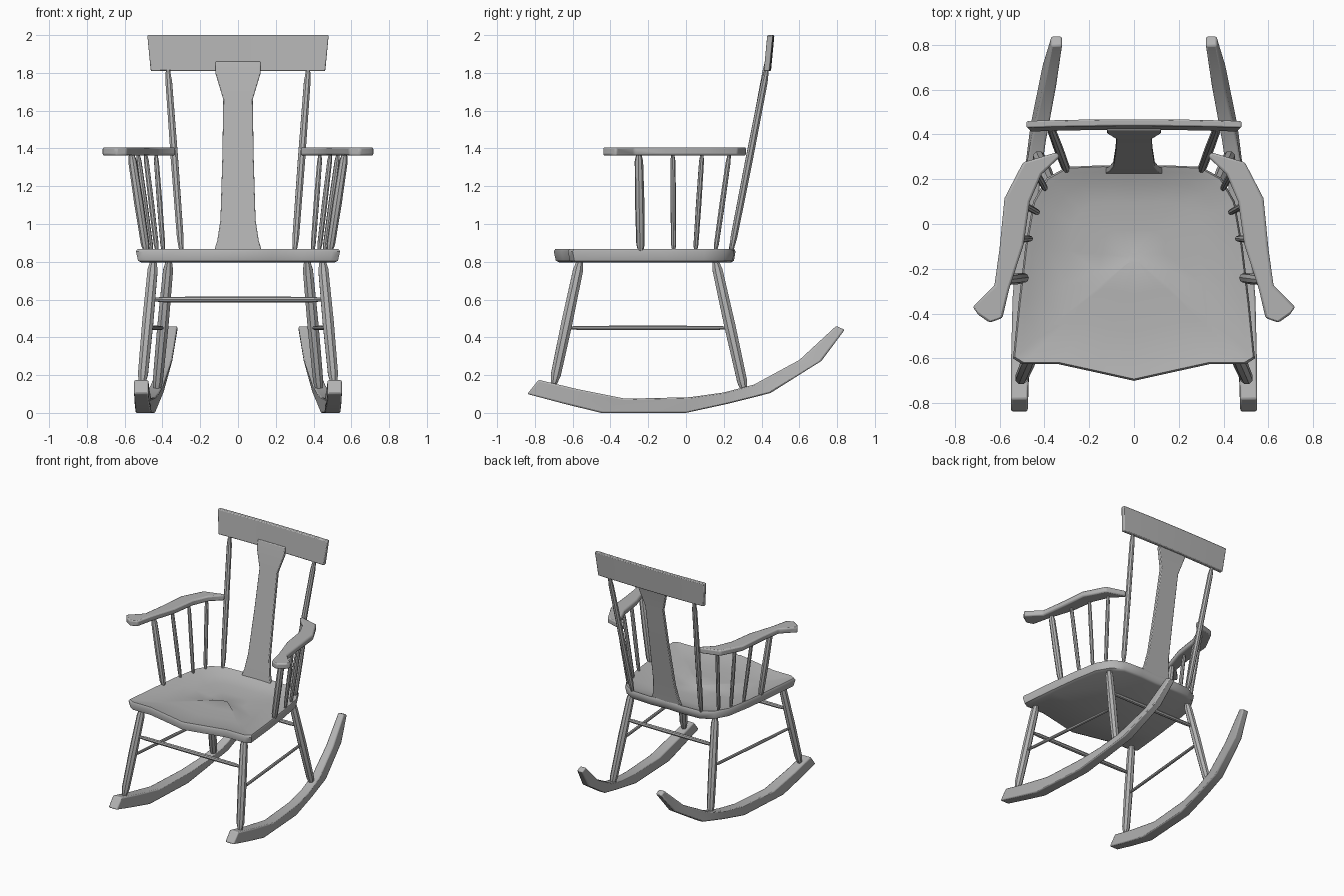
import bpy, bmesh, math
from mathutils import Vector

cube = bpy.data.objects.get("Cube")
if cube:
    bpy.data.objects.remove(cube, do_unlink=True)

GREY = (0.45, 0.45, 0.45, 1)
wood = bpy.data.materials.new("plain_grey")
wood.use_nodes = True
wood.diffuse_color = GREY
wood.node_tree.nodes["Principled BSDF"].inputs["Base Color"].default_value = GREY


def loft(name, sections, mirror=False, bevel=0, angle=40):
    """Skin a row of matching closed sections and cap both ends."""
    bm = bmesh.new()
    rings = [[bm.verts.new(p) for p in s] for s in sections]
    n = len(rings[0])
    for a, b in zip(rings, rings[1:]):
        for i in range(n):
            j = (i + 1) % n
            bm.faces.new((a[i], a[j], b[j], b[i]))
    bm.faces.new(rings[0])
    bm.faces.new(rings[-1])
    bmesh.ops.recalc_face_normals(bm, faces=bm.faces)
    mesh = bpy.data.meshes.new(name)
    bm.to_mesh(mesh)
    bm.free()
    mesh.materials.append(wood)
    obj = bpy.data.objects.new(name, mesh)
    bpy.context.collection.objects.link(obj)
    if bevel:
        mod = obj.modifiers.new("soft_edges", "BEVEL")
        mod.width, mod.segments, mod.limit_method = bevel, 2, "ANGLE"
    if mirror:
        mod = obj.modifiers.new("other_side", "MIRROR")
        mod.use_mirror_merge = False
    bpy.ops.object.select_all(action="DESELECT")
    obj.select_set(True)
    bpy.context.view_layer.objects.active = obj
    bpy.ops.object.shade_smooth_by_angle(angle=math.radians(angle))
    return obj


def rod(name, a, b, r, mirror=True, sides=8, tip=0.5):
    """Turned rod from a to b that narrows at both ends."""
    a, b = Vector(a), Vector(b)
    turn = (b - a).to_track_quat("Z", "Y")
    rings = []
    for t, k in ((0, tip), (0.08, 0.9), (0.5, 1), (0.92, 0.9), (1, tip)):
        rings.append([a.lerp(b, t) + turn @ Vector((math.cos(i * math.tau / sides),
                      math.sin(i * math.tau / sides), 0)) * r * k for i in range(sides)])
    loft(name, rings, mirror)


# Seat: outline rings from the underside, over the rim, down into the dish
half = [(0, -.70), (.18, -.66), (.34, -.625), (.5, -.625), (.54, -.6), (.515, -.35),
        (.485, -.1), (.45, .1), (.39, .205), (.3, .255), (.14, .262), (0, .255)]
outline = half + [(-x, y) for x, y in half[-2:0:-1]]
CY = -0.15


def seat_ring(scale, z, dish=0):
    ring = []
    for x, y in outline:
        px, py = x * scale, CY + (y - CY) * scale
        depth = dish * (1 if y > -0.5 else 0.6)
        ring.append((px, py, z - depth))
    return ring


loft("seat", [seat_ring(.94, .795), seat_ring(.98, .805), seat_ring(1, .855),
              seat_ring(.985, .868), seat_ring(.93, .866, .006), seat_ring(.8, .866, .028),
              seat_ring(.6, .866, .042), seat_ring(.3, .866, .046), seat_ring(.05, .866, .047)],
     angle=50)

# Rockers: lower point, upper point, centre x, half width
rocker = [((-.84, .1), (-.78, .175), .512, .038), ((-.66, .052), (-.58, .127), .508, .04),
          ((-.45, 0), (-.32, .075), .5, .042), ((0, 0), (.02, .083), .475, .038),
          ((.23, .05), (.2, .108), .453, .036), ((.447, .105), (.36, .15), .428, .034),
          ((.717, .275), (.6, .28), .378, .03), ((.84, .44), (.795, .46), .345, .025)]
loft("rocker", [[(x - w, lo[0], lo[1]), (x + w, lo[0], lo[1]),
                 (x + w, hi[0], hi[1]), (x - w, hi[0], hi[1])]
                for lo, hi, x, w in rocker], mirror=True, bevel=.008)

# Legs
front_leg = Vector((.508, -.7, .15)), Vector((.447, -.56, .81))
back_leg = Vector((.43, .31, .11)), Vector((.365, .155, .81))
rod("front_leg", *front_leg, .032)
rod("back_leg", *back_leg, .032)


def on_leg(leg, z):
    a, b = leg
    return a.lerp(b, (z - a.z) / (b.z - a.z))


# Stretchers
rod("side_stretcher", on_leg(front_leg, .45), on_leg(back_leg, .45), .012)
for name, leg in (("front_stretcher", front_leg), ("back_stretcher", back_leg)):
    p = on_leg(leg, .6)
    rod(name, p, (-p.x, p.y, p.z), .016, mirror=False)

# Arms: outer and inner plan points from back to front
arm = [((.345, .32), (.33, .3)), ((.495, .275), (.412, .222)), ((.578, .115), (.465, .1)),
       ((.6, -.11), (.492, -.09)), ((.623, -.275), (.557, -.29)),
       ((.72, -.37), (.587, -.42)), ((.695, -.405), (.645, -.44))]
loft("arm", [[(*o, 1.362), (*o, 1.406), (*i, 1.406), (*i, 1.362)] for o, i in arm],
     mirror=True, bevel=.01)

# Spindles under the arms: foot, head, radius
spindles = [((.485, -.24), (.565, -.25), .025), ((.458, -.065), (.53, -.07), .015),
            ((.428, .05), (.49, .085), .015), ((.395, .155), (.435, .23), .015)]
for k, (foot, head, r) in enumerate(spindles):
    rod(f"arm_spindle_{k + 1}", (*foot, .85), (*head, 1.375), r)

# Back posts
rod("back_post", (.3, .238, .85), (.372, .43, 1.83), .021)

# Splat: height, depth, half width
splat = [(.84, .235, .132), (.91, .247, .11), (1.02, .268, .093), (1.35, .332, .083),
         (1.66, .39, .078), (1.8, .416, .12), (1.86, .43, .12)]
loft("back_splat", [[(-w, y - .013, z), (w, y - .013, z), (w, y + .013, z), (-w, y + .013, z)]
                    for z, y, w in splat], bevel=.005)

# Crest rail, gently curved with its ends forward
crest = []
for k in range(-4, 5):
    t = k / 4
    y = -.008 * t * t
    crest.append([(t * .462, y + .42, 1.81), (t * .462, y + .45, 1.81),
                  (t * .48, y + .468, 2), (t * .48, y + .438, 2)])
loft("crest_rail", crest, bevel=.006)
